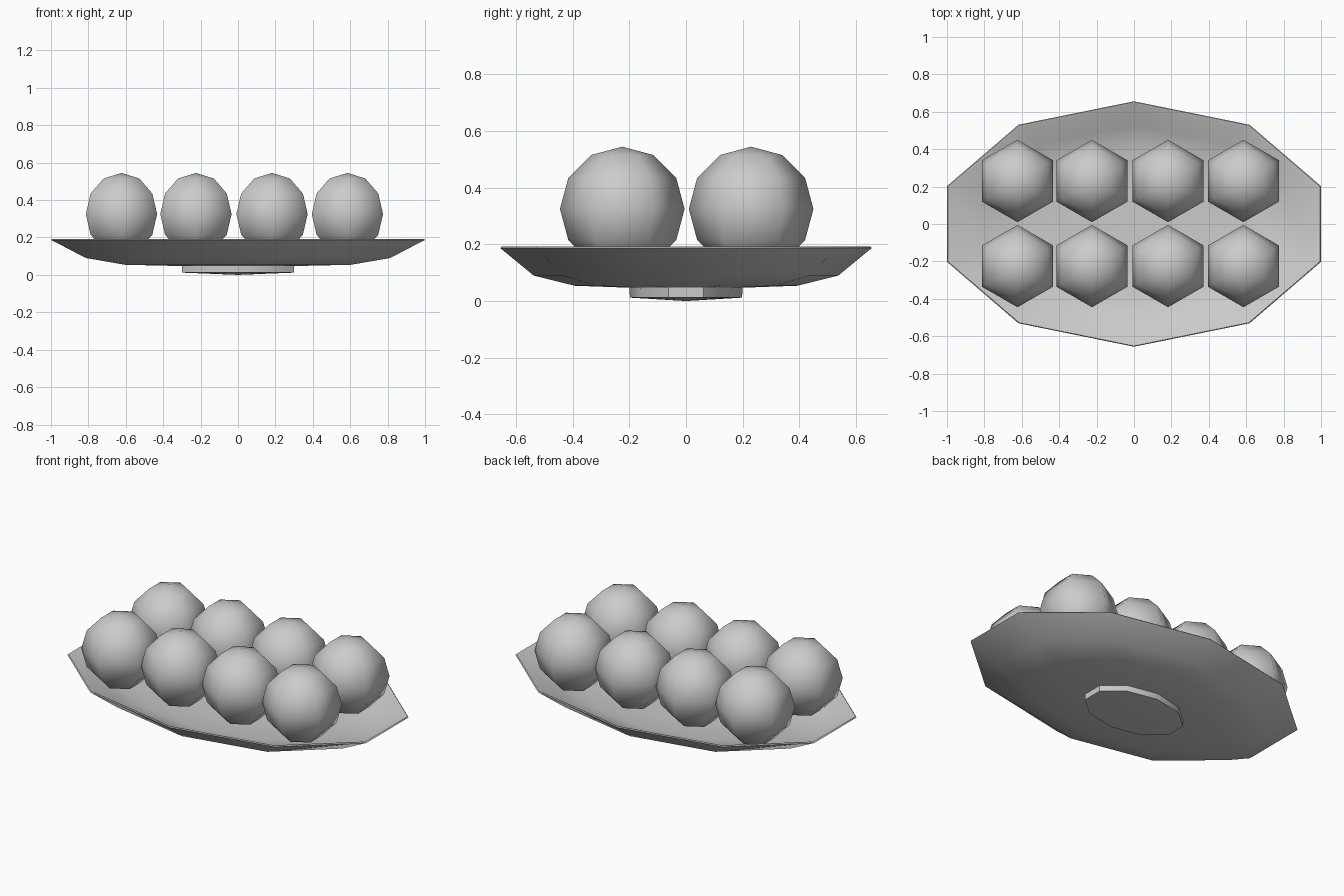
import bpy
from math import sin, cos, pi, radians

if "Cube" in bpy.data.objects:
    bpy.data.objects.remove(bpy.data.objects["Cube"])


def lathe(name, profile, sides, location=(0, 0, 0), angle=180):
    """Spin (radius_x, radius_y, z) rows around z; zero radius makes a pole."""
    verts, rings, faces = [], [], []
    for rx, ry, z in profile:
        n = 1 if rx == 0 else sides
        rings.append([len(verts) + i for i in range(n)])
        for i in range(n):
            a = pi / 2 + 2 * pi * i / sides
            verts.append((rx * cos(a), ry * sin(a), z))
    for lo, hi in zip(rings, rings[1:]):
        for i in range(sides):
            j = (i + 1) % sides
            face = [lo[i % len(lo)], lo[j % len(lo)], hi[j % len(hi)], hi[i % len(hi)]]
            faces.append(list(dict.fromkeys(face)))
    mesh = bpy.data.meshes.new(name)
    mesh.from_pydata(verts, [], faces)
    obj = bpy.data.objects.new(name, mesh)
    obj.location = location
    bpy.context.collection.objects.link(obj)
    bpy.ops.object.select_all(action='DESELECT')
    obj.select_set(True)
    bpy.context.view_layer.objects.active = obj
    bpy.ops.object.shade_smooth_by_angle(angle=radians(angle))
    return obj


# Ten-sided oval plate: foot, underside, rim, then the inside
lathe("plate", [
    (0, 0, 0.0),
    (0.315, 0.198, 0.012),
    (0.315, 0.200, 0.047),
    (0.635, 0.393, 0.054),
    (0.855, 0.538, 0.090),
    (1.051, 0.656, 0.187),
    (1.045, 0.652, 0.192),
    (1.033, 0.643, 0.190),
    (0.845, 0.530, 0.110),
    (0.630, 0.390, 0.077),
    (0.315, 0.200, 0.070),
    (0, 0, 0.068),
], 10, angle=40)

# Two rows of four hexagonal balls
R = 0.22
ball = [(R * sin(pi * k / 6) if 0 < k < 6 else 0,) * 2 + (-R * cos(pi * k / 6),)
        for k in range(7)]
for row, y in (("front", -0.225), ("back", 0.23)):
    for i, x in enumerate((-0.623, -0.225, 0.182, 0.585)):
        lathe(f"ball_{row}_{i + 1}", ball, 6, (x, y, 0.325))
